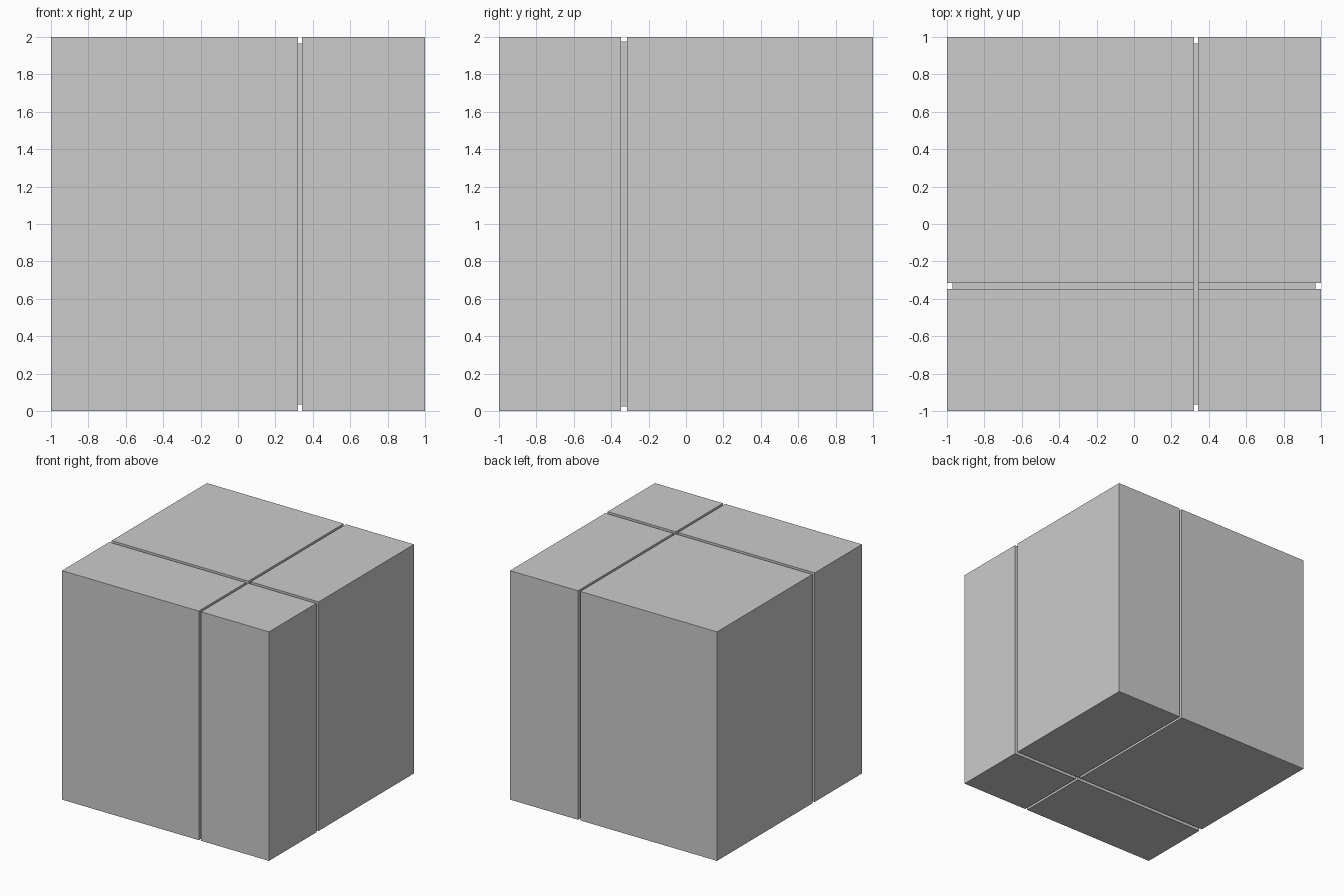
import bpy, bmesh
from mathutils import Vector

if "Cube" in bpy.data.objects:
    bpy.data.objects.remove(bpy.data.objects["Cube"])


def make_ring(name, axis, lo, hi, depth_side, depth_cap):
    """Square ring cutter that wraps the cube; axis is its thickness direction."""
    bm = bmesh.new()

    def point(t, side, z):
        return Vector((t, side, z)) if axis == 'x' else Vector((side, t, z))

    corners = [(-1, -1), (1, -1), (1, 1), (-1, 1)]
    sizes = [(1.2, 1.2), (1 - depth_side, 1 - depth_cap)]   # outer, inner
    v = [[[bm.verts.new(point(t, s * a, 1 + c * b)) for s, c in corners]
          for a, b in sizes] for t in (lo, hi)]
    for i in range(4):
        j = (i + 1) % 4
        for k in (0, 1):
            bm.faces.new((v[k][0][i], v[k][0][j], v[k][1][j], v[k][1][i]))
            bm.faces.new((v[0][k][i], v[0][k][j], v[1][k][j], v[1][k][i]))
    bmesh.ops.recalc_face_normals(bm, faces=bm.faces)
    mesh = bpy.data.meshes.new(name)
    bm.to_mesh(mesh)
    bm.free()
    obj = bpy.data.objects.new(name, mesh)
    bpy.context.collection.objects.link(obj)
    obj.hide_render = True
    return obj


# Main block
bpy.ops.mesh.primitive_cube_add(size=2, location=(0, 0, 1))
block = bpy.context.object
block.name = "grooved_block"

# Grooves running all the way round the block
cutters = [
    make_ring("groove_cutter_x", 'x', 0.321, 0.343, 0.036, 0.036),
    make_ring("groove_cutter_y", 'y', -0.348, -0.315, 0.03, 0.025),
]
bpy.context.view_layer.objects.active = block
for cutter in cutters:
    mod = block.modifiers.new("groove", 'BOOLEAN')
    mod.operation = 'DIFFERENCE'
    mod.solver = 'EXACT'
    mod.object = cutter
    bpy.ops.object.modifier_apply(modifier=mod.name)
    bpy.data.objects.remove(cutter, do_unlink=True)
